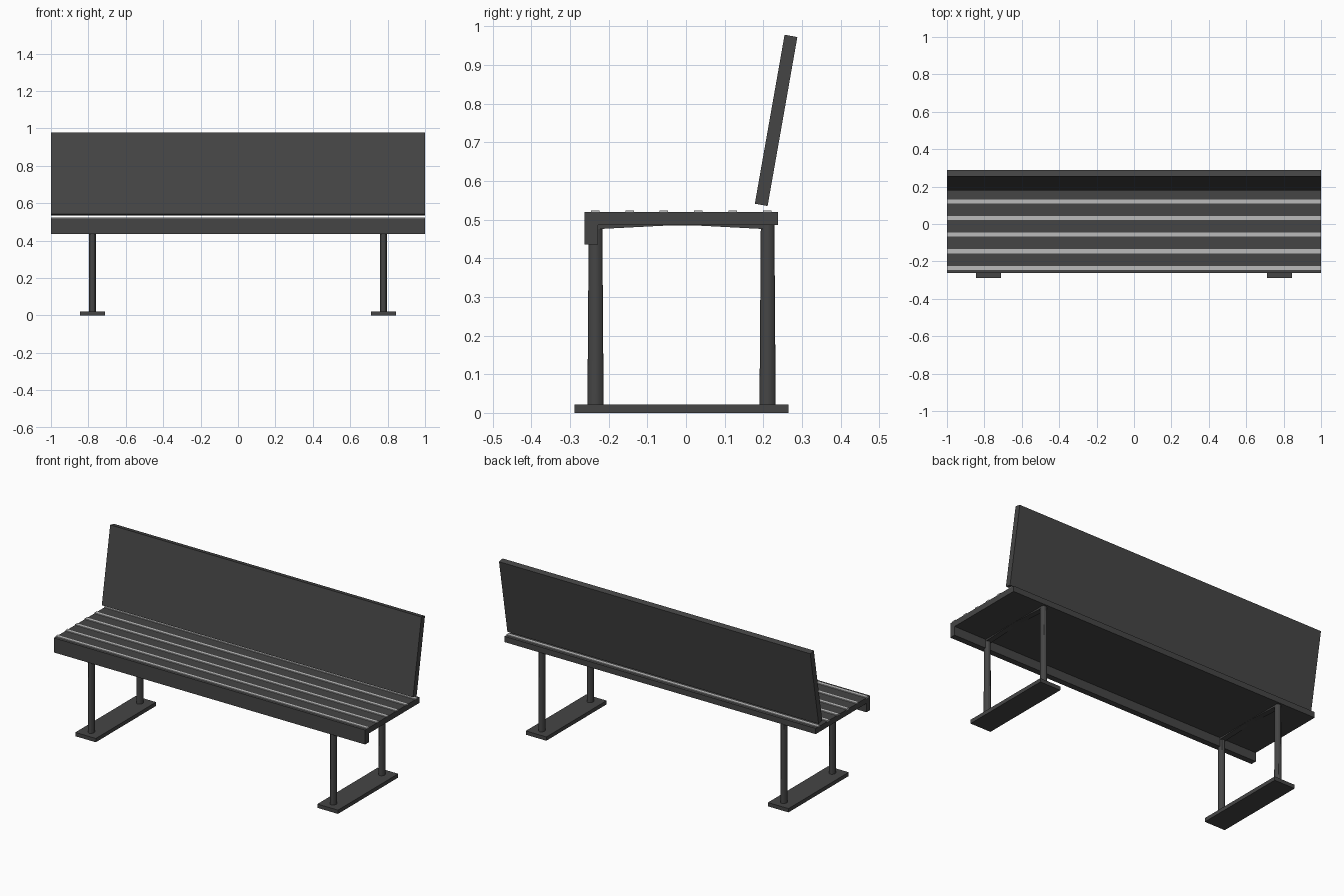
import bpy, bmesh
from mathutils import Matrix

if "Cube" in bpy.data.objects:
    bpy.data.objects.remove(bpy.data.objects["Cube"])


def material(name, v):
    m = bpy.data.materials.new(name)
    m.diffuse_color = (v, v, v, 1)
    m.use_nodes = True
    m.node_tree.nodes["Principled BSDF"].inputs["Base Color"].default_value = m.diffuse_color
    return m


dark = material("dark_grey", 0.06)
light = material("light_grey", 0.5)


def finish(name, bm, mat):
    bmesh.ops.recalc_face_normals(bm, faces=bm.faces)
    me = bpy.data.meshes.new(name)
    bm.to_mesh(me)
    bm.free()
    me.materials.append(mat)
    ob = bpy.data.objects.new(name, me)
    bpy.context.collection.objects.link(ob)
    return ob


def prism(name, profile, x0, x1, mat=dark):
    """Extrude a (y, z) side profile along x."""
    bm = bmesh.new()
    face = bm.faces.new([bm.verts.new((x0, y, z)) for y, z in profile])
    ext = bmesh.ops.extrude_face_region(bm, geom=[face])
    verts = [v for v in ext["geom"] if isinstance(v, bmesh.types.BMVert)]
    bmesh.ops.translate(bm, verts=verts, vec=(x1 - x0, 0, 0))
    return finish(name, bm, mat)


def box(name, x0, x1, y0, y1, z0, z1, mat=dark):
    return prism(name, [(y0, z0), (y1, z0), (y1, z1), (y0, z1)], x0, x1, mat)


def leg(name, x, y):
    bm = bmesh.new()
    z0, z1 = 0.015, 0.495
    bmesh.ops.create_cone(bm, cap_ends=True, segments=12, radius1=0.021,
                          radius2=0.0175, depth=z1 - z0,
                          matrix=Matrix.Translation((x, y, (z0 + z1) / 2)))
    for v in bm.verts:  # constant width seen from the front
        if v.co.z < 0.1:
            v.co.x = x + (v.co.x - x) * 0.0175 / 0.021
    ob = finish(name, bm, dark)
    bpy.context.view_layer.objects.active = ob
    ob.select_set(True)
    bpy.ops.object.shade_smooth_by_angle()
    ob.select_set(False)


# Seat slab with a downturned front lip
prism("seat", [(-0.262, 0.435), (-0.228, 0.435), (-0.228, 0.486),
               (0.238, 0.486), (0.238, 0.519), (-0.262, 0.519)], -1, 1)

# Light strips on the seat
for i in range(6):
    y = -0.235 + i * 0.089
    box(f"seat_strip_{i + 1}", -1, 1, y - 0.011, y + 0.011, 0.515, 0.524, light)

# Leaning backrest
prism("backrest", [(0.178, 0.541), (0.211, 0.535),
                   (0.288, 0.972), (0.255, 0.978)], -1, 1)

# Leg frames: foot plate, two posts, shallow arched rail
for side, s in (("left", -1), ("right", 1)):
    x = 0.778 * s
    box(f"{side}_foot_plate", x - 0.066, x + 0.066, -0.288, 0.265, 0, 0.022)
    leg(f"{side}_front_leg", x, -0.234)
    leg(f"{side}_back_leg", x, 0.211)
    prism(f"{side}_rail", [(-0.235, 0.475), (-0.04, 0.485), (0.02, 0.485),
                           (0.21, 0.475), (0.21, 0.5), (-0.235, 0.5)],
          x - 0.016, x + 0.016)
